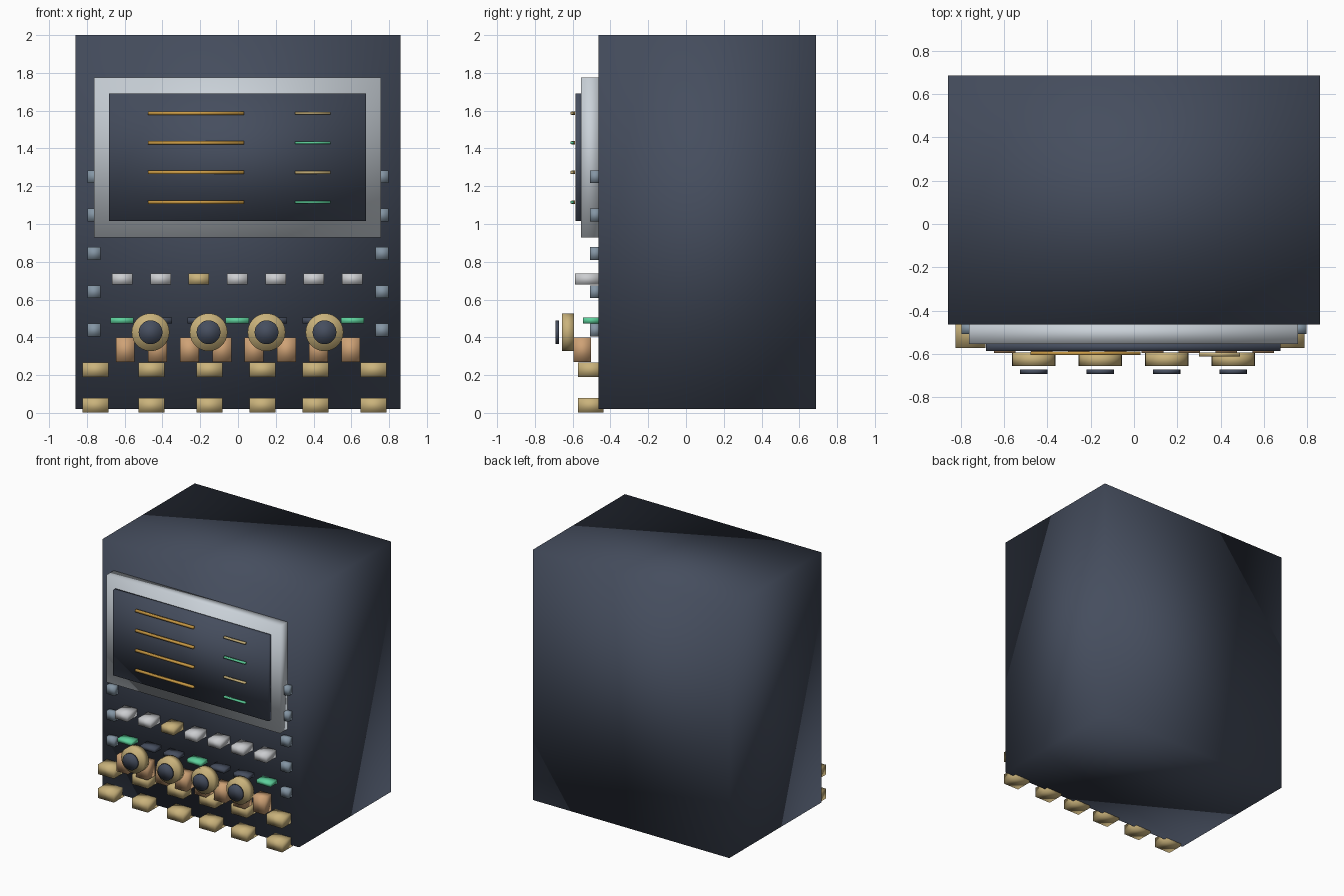
import bpy, bmesh
from math import pi
from mathutils import Matrix, Vector

cube = bpy.data.objects.get("Cube")
if cube:
    bpy.data.objects.remove(cube, do_unlink=True)


def material(name, r, g, b):
    m = bpy.data.materials.new(name)
    m.use_nodes = True
    m.diffuse_color = (r, g, b, 1)
    m.node_tree.nodes["Principled BSDF"].inputs["Base Color"].default_value = (r, g, b, 1)
    return m


navy = material("dark navy", 0.060, 0.075, 0.112)
silver = material("silver", 0.59, 0.64, 0.69)
key_white = material("key white", 0.60, 0.61, 0.63)
brass = material("brass", 0.59, 0.45, 0.20)
amber = material("amber", 0.60, 0.33, 0.06)
green = material("green", 0.11, 0.63, 0.33)
copper = material("copper", 0.62, 0.36, 0.18)
steel = material("blue steel", 0.23, 0.30, 0.37)


def finish(name, bm, mat):
    """Turn a bmesh into a softly shaded object."""
    for f in bm.faces:
        f.smooth = True
    mesh = bpy.data.meshes.new(name)
    bm.to_mesh(mesh)
    bm.free()
    mesh.materials.append(mat)
    ob = bpy.data.objects.new(name, mesh)
    bpy.context.collection.objects.link(ob)
    return ob


def box(name, mat, xs, ys, zs):
    """Box from its extents along each axis."""
    bm = bmesh.new()
    spans = (xs, ys, zs)
    mid = Vector([(a + b) / 2 for a, b in spans])
    size = [b - a for a, b in spans] + [1]
    bmesh.ops.create_cube(bm, size=1, matrix=Matrix.Translation(mid) @ Matrix.Diagonal(size))
    return finish(name, bm, mat)


def block(name, mat, x, width, ys, z, height):
    """Box centred on x and z, for panel controls."""
    return box(name, mat, (x - width / 2, x + width / 2), ys,
               (z - height / 2, z + height / 2))


def disc(name, mat, x, z, radius, y0, y1):
    """Cylinder facing the front."""
    bm = bmesh.new()
    place = Matrix.Translation((x, (y0 + y1) / 2, z)) @ Matrix.Rotation(pi / 2, 4, 'X')
    bmesh.ops.create_cone(bm, cap_ends=True, segments=28, radius1=radius,
                          radius2=radius, depth=y1 - y0, matrix=place)
    return finish(name, bm, mat)


FRONT = -0.464
BACK = FRONT + 0.01   # small overlap into the cabinet

# Cabinet, screen frame and screen
box("cabinet", navy, (-0.86, 0.86), (FRONT, 0.687), (0.02, 2.0))
box("screen_frame", silver, (-0.763, 0.757), (-0.555, BACK), (0.928, 1.776))
box("screen", navy, (-0.684, 0.677), (-0.586, -0.55), (1.015, 1.69))

# Lines on the screen
for i in range(4):
    z = 1.587 - i * 0.157
    block("long_line", amber, -0.223, 0.508, (-0.606, -0.588), z, 0.018)
    block("short_line", green if i % 2 else brass, 0.395, 0.188,
          (-0.611, -0.594), z, 0.014)

# Side lugs, mirrored left and right
for i in range(5):
    for side in (-1, 1):
        block("side_lug", steel, side * 0.762, 0.07, (-0.509, BACK),
              1.25 - i * 0.203, 0.068)

# Key row and indicator strips
for i in range(7):
    x = (i - 3) * 0.203 - 0.004
    block("key", brass if i == 2 else key_white, x, 0.108, (-0.587, BACK), 0.708, 0.058)
    block("indicator", navy if i % 3 else green, x, 0.122, (-0.546, BACK), 0.489, 0.03)

# Copper blocks behind the knobs
for i in range(8):
    block("copper_block", copper, (i - 3.5) * 0.1705, 0.1, (-0.595, -0.502), 0.335, 0.13)

# Knobs with dark caps
for i in range(4):
    x = -0.463 + i * 0.307
    disc("knob", brass, x, 0.427, 0.1, -0.657, -0.594)
    disc("knob_cap", navy, x, 0.427, 0.063, -0.692, -0.672)

# Two rows of brass terminals
for z in (0.04, 0.229):
    for x in (-0.755, -0.458, -0.15, 0.13, 0.41, 0.718):
        block("terminal", brass, x, 0.138, (-0.572, -0.437), z, 0.078)
